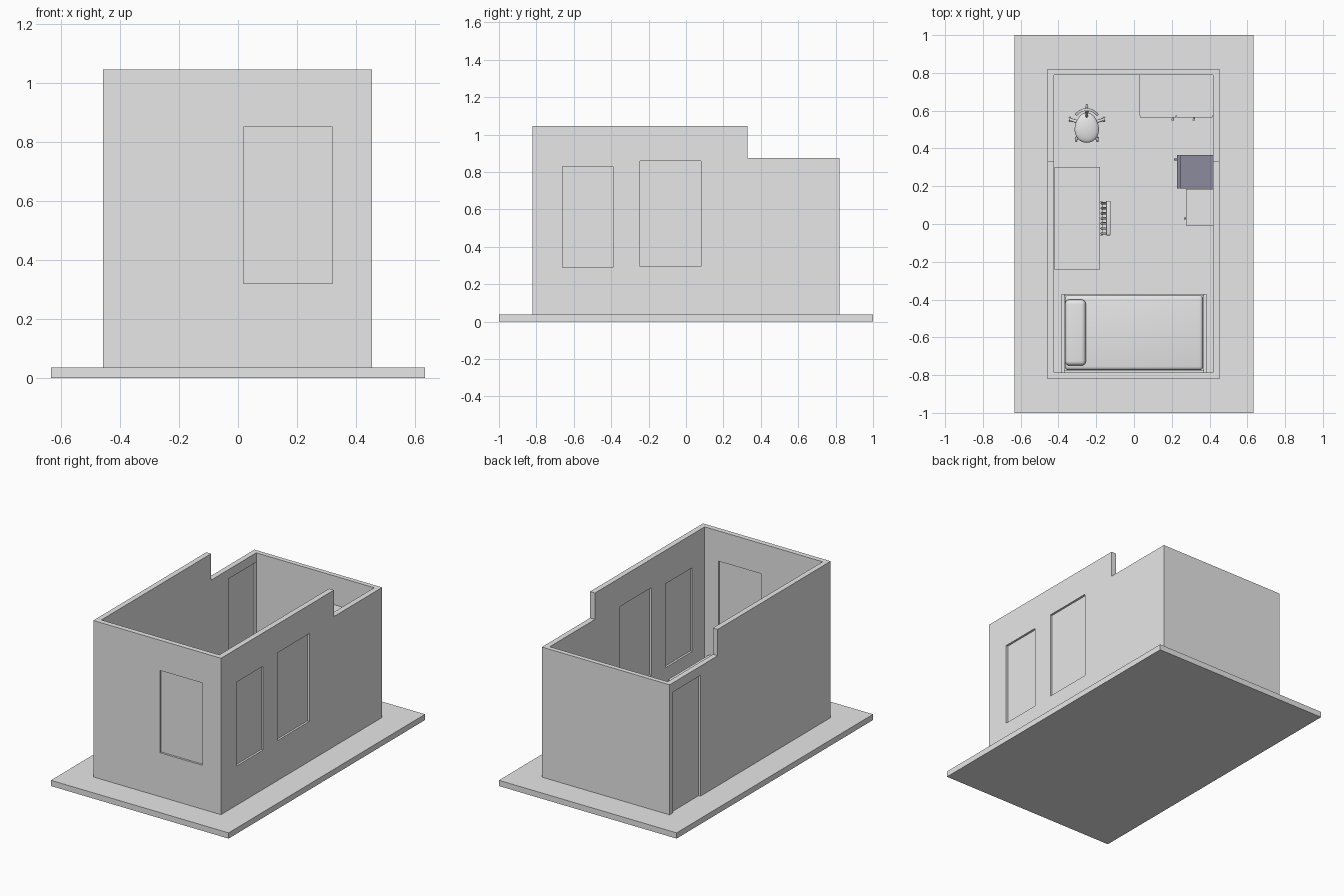
import bpy, bmesh, math
from mathutils import Vector

if "Cube" in bpy.data.objects:
    bpy.data.objects.remove(bpy.data.objects["Cube"])


def material(name, rgb):
    m = bpy.data.materials.new(name)
    m.diffuse_color = (*rgb, 1)
    m.use_nodes = True
    m.node_tree.nodes["Principled BSDF"].inputs["Base Color"].default_value = m.diffuse_color
    return m


GREY = material("light grey", (0.8, 0.8, 0.8))
SLATE = material("slate violet", (0.26, 0.26, 0.34))


def finish(name, bm, mat=GREY, smooth=False):
    bmesh.ops.recalc_face_normals(bm, faces=bm.faces)
    me = bpy.data.meshes.new(name)
    bm.to_mesh(me)
    bm.free()
    ob = bpy.data.objects.new(name, me)
    bpy.context.collection.objects.link(ob)
    me.materials.append(mat)
    if smooth:
        bpy.ops.object.select_all(action='DESELECT')
        ob.select_set(True)
        bpy.context.view_layer.objects.active = ob
        bpy.ops.object.shade_smooth_by_angle(angle=math.radians(40))
    return ob


def box(name, x, y, z, mat=GREY, bevel=0, segments=4):
    """Box from three (low, high) ranges, optionally rounded."""
    bm = bmesh.new()
    bmesh.ops.create_cube(bm, size=1)
    for v in bm.verts:
        v.co = [(r[0] + r[1]) / 2 + c * (r[1] - r[0]) for r, c in zip((x, y, z), v.co)]
    if bevel:
        bmesh.ops.bevel(bm, geom=bm.edges[:], offset=bevel, segments=segments,
                        profile=0.5, affect='EDGES')
    return finish(name, bm, mat, bevel > 0)


def rod(name, a, b, r1, r2=None, sides=12, mat=GREY):
    """Tapered round bar between two points."""
    a, b = Vector(a), Vector(b)
    bm = bmesh.new()
    bmesh.ops.create_cone(bm, cap_ends=True, segments=sides, radius1=r1,
                          radius2=r1 if r2 is None else r2, depth=(b - a).length)
    q = (b - a).to_track_quat('Z', 'Y')
    for v in bm.verts:
        v.co = q @ v.co + (a + b) / 2
    return finish(name, bm, mat, True)


def prism(name, points, axis, lo, hi):
    """Extrude a 2D outline along x (points are y,z) or y (points are x,z)."""
    bm = bmesh.new()
    at = lambda p, d: (d, *p) if axis == 'x' else (p[0], d, p[1])
    f = bm.faces.new([bm.verts.new(at(p, lo)) for p in points])
    ext = bmesh.ops.extrude_face_region(bm, geom=[f])
    for v in ext['geom']:
        if isinstance(v, bmesh.types.BMVert):
            v.co['xy'.index(axis)] = hi
    return finish(name, bm)


def cut(target, cutter):
    mod = target.modifiers.new("cut", 'BOOLEAN')
    mod.operation, mod.solver, mod.object = 'DIFFERENCE', 'EXACT', cutter
    bpy.context.view_layer.objects.active = target
    bpy.ops.object.modifier_apply(modifier=mod.name)
    bpy.data.objects.remove(cutter)


# Ground slab and stepped, roofless walls
F = 0.037
box("base_slab", (-0.633, 0.633), (-1, 1), (0, F))
walls = prism("walls", [(-0.82, F), (0.82, F), (0.82, 0.875), (0.33, 0.875),
                        (0.33, 1.045), (-0.82, 1.045)], 'x', -0.457, 0.453)
cut(walls, box("room_cutter", (-0.423, 0.418), (-0.787, 0.79), (-0.1, 1.3)))

# Openings, each refilled with a thin recessed panel
right, left = (0.40, 0.47), (-0.47, -0.41)
openings = [
    ("front_window", 1, (0.018, 0.32), (-0.84, -0.77), (0.32, 0.85), -0.8035),
    ("right_window_a", 0, right, (-0.66, -0.39), (0.29, 0.83), 0.4355),
    ("right_window_b", 0, right, (-0.245, 0.08), (0.295, 0.86), 0.4355),
    ("door", 0, left, (0.505, 0.785), (F - 0.02, 0.815), -0.44),
]
for name, axis, x, y, z, mid in openings:
    cut(walls, box(name + "_cutter", x, y, z))
    r = [x, y, (max(z[0], F), z[1])]
    r[axis] = (mid - 0.004, mid + 0.004)
    box(name + "_panel", *r)

# Bed
for x0 in (-0.385, 0.367):
    box("bed_end_board", (x0, x0 + 0.018), (-0.785, -0.37), (F, 0.27 if x0 < 0 else 0.23))
for y0 in (-0.785, -0.38):
    box("bed_rail", (-0.367, 0.367), (y0, y0 + 0.01), (0.09, 0.15))
box("bed_base", (-0.367, 0.367), (-0.775, -0.38), (0.09, 0.13))
box("mattress", (-0.366, 0.366), (-0.774, -0.376), (0.13, 0.21), bevel=0.02)
box("pillow", (-0.365, -0.255), (-0.75, -0.40), (0.205, 0.255), bevel=0.024, segments=6)

# Desk
box("desk_top", (-0.422, -0.18), (-0.24, 0.303), (0.315, 0.335))
for y0 in (-0.235, 0.283):
    box("desk_side", (-0.42, -0.19), (y0, y0 + 0.016), (F, 0.315))
box("desk_back", (-0.42, -0.41), (-0.22, 0.283), (0.15, 0.315))

# Slatted chair pushed under the desk, its back leaning away
box("chair_seat", (-0.32, -0.165), (-0.06, 0.12), (0.2, 0.218))
for y0 in (-0.05, 0.11):
    for x0 in (-0.31, -0.175):
        rod("chair_leg", (x0, y0, F), (x0, y0, 0.2), 0.008)
for i in range(7):
    y0 = -0.05 + i * 0.16 / 6
    rod("chair_back_slat", (-0.172, y0, 0.21), (-0.138, y0, 0.39), 0.006)
box("chair_top_rail", (-0.148, -0.124), (-0.06, 0.122), (0.375, 0.415), bevel=0.004, segments=2)

# Swivel chair: five-foot star base, column, egg seat, curved back
cx, cy = -0.25, 0.525
for k in range(5):
    a = math.radians(90 + 72 * k)
    tip = (cx + 0.095 * math.cos(a), cy + 0.095 * math.sin(a))
    rod("swivel_foot", (cx, cy, 0.085), (*tip, 0.06), 0.011, 0.007)
    rod("swivel_caster", (tip[0] - 0.005, tip[1], 0.049), (tip[0] + 0.005, tip[1], 0.049), 0.012)
rod("swivel_column", (cx, cy, 0.07), (cx, cy, 0.2), 0.012)
bm = bmesh.new()
bmesh.ops.create_uvsphere(bm, u_segments=32, v_segments=16, radius=1)
for v in bm.verts:
    taper = 1 + 0.12 * -v.co.y
    v.co = (cx + v.co.x * 0.064 * taper, 0.51 + v.co.y * 0.08, 0.21 + v.co.z * 0.022)
finish("swivel_seat", bm, smooth=True)

bm = bmesh.new()
rings = []
for i in range(13):
    a = math.radians(35 + 110 * i / 12)
    h = 0.055 * (0.6 + 0.4 * math.sin(math.pi * i / 12))
    rings.append([bm.verts.new((cx + r * math.cos(a), 0.535 + r * math.sin(a), 0.34 + s * h))
                  for r, s in ((0.064, -1), (0.064, 1), (0.078, 1), (0.078, -1))])
for p, q in zip(rings, rings[1:]):
    for j in range(4):
        bm.faces.new((p[j], p[(j + 1) % 4], q[(j + 1) % 4], q[j]))
bm.faces.new(rings[0])
bm.faces.new(rings[-1])
finish("swivel_back", bm, smooth=True)
rod("swivel_back_post", (cx, 0.56, 0.2), (cx, 0.612, 0.33), 0.007)

# Wardrobe with two doors
box("wardrobe_body", (0.03, 0.417), (0.575, 0.789), (F, 0.69))
for x0, hx in ((0.031, 0.205), (0.2255, 0.317)):
    box("wardrobe_door", (x0, x0 + 0.191), (0.565, 0.575), (F + 0.01, 0.689))
    rod("wardrobe_knob", (hx, 0.566, 0.36), (hx, 0.548, 0.36), 0.004, 0.007)

# Small fridge
box("fridge_body", (0.243, 0.417), (0.187, 0.365), (F, 0.45), SLATE)
box("fridge_door", (0.228, 0.241), (0.187, 0.365), (F + 0.01, 0.45), SLATE)
box("fridge_handle", (0.213, 0.229), (0.335, 0.347), (0.3, 0.38), SLATE)

# Low cabinet beside the fridge
box("cabinet_body", (0.284, 0.417), (-0.01, 0.186), (F, 0.33))
box("cabinet_door", (0.276, 0.284), (-0.008, 0.184), (F + 0.01, 0.328))
rod("cabinet_knob", (0.277, 0.03, 0.22), (0.264, 0.03, 0.22), 0.004, 0.006)
